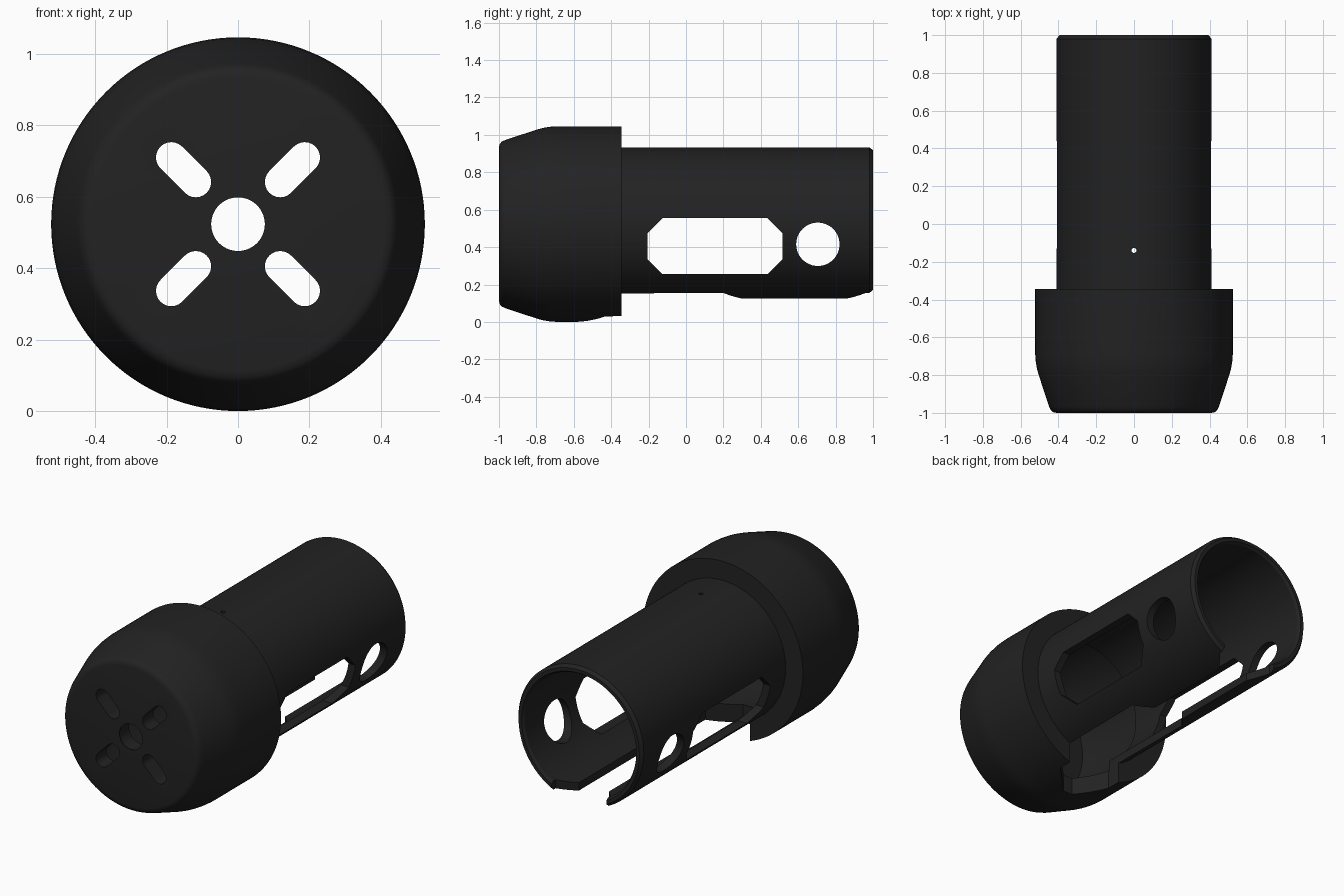
import bpy, bmesh, math
from mathutils import Matrix, Vector

if "Cube" in bpy.data.objects:
    bpy.data.objects.remove(bpy.data.objects["Cube"])

AXIS_Z = 0.523  # height of the tube's centre line

black = bpy.data.materials.new("matte black")
black.diffuse_color = (0.016, 0.016, 0.016, 1)
black.use_nodes = True
black.node_tree.nodes["Principled BSDF"].inputs["Base Color"].default_value = black.diffuse_color


def make_object(name, bm):
    bmesh.ops.recalc_face_normals(bm, faces=bm.faces)
    mesh = bpy.data.meshes.new(name)
    bm.to_mesh(mesh)
    bm.free()
    obj = bpy.data.objects.new(name, mesh)
    obj.data.materials.append(black)
    bpy.context.collection.objects.link(obj)
    return obj


def lathe(name, profile, steps=128):
    """Spin a closed (radius, y) profile around the tube axis."""
    bm = bmesh.new()
    rings = []
    for i in range(steps):
        a = 2 * math.pi * i / steps
        rings.append([bm.verts.new((r * math.cos(a), y, AXIS_Z + r * math.sin(a)))
                      for r, y in profile])
    n = len(profile)
    for i in range(steps):
        a, b = rings[i], rings[(i + 1) % steps]
        for j in range(n):
            k = (j + 1) % n
            bm.faces.new((a[j], a[k], b[k], b[j]))
    return make_object(name, bm)


def prism(points, depth, matrix):
    """Extrude a 2D outline by depth along local z, then place it."""
    bm = bmesh.new()
    face = bm.faces.new([bm.verts.new((x, y, 0)) for x, y in points])
    new = bmesh.ops.extrude_face_region(bm, geom=[face])["geom"]
    bmesh.ops.translate(bm, vec=(0, 0, depth),
                        verts=[v for v in new if isinstance(v, bmesh.types.BMVert)])
    bmesh.ops.transform(bm, matrix=matrix, verts=bm.verts)
    return make_object("cutter", bm)


def circle(cx, cy, r, n=48):
    return [(cx + r * math.cos(2 * math.pi * i / n),
             cy + r * math.sin(2 * math.pi * i / n)) for i in range(n)]


def cut(target, cutter):
    mod = target.modifiers.new("cut", 'BOOLEAN')
    mod.operation = 'DIFFERENCE'
    mod.solver = 'EXACT'
    mod.object = cutter
    bpy.context.view_layer.objects.active = target
    bpy.ops.object.modifier_apply(modifier=mod.name)
    bpy.data.objects.remove(cutter, do_unlink=True)


# Hollow housing: rounded cap at the front, open tube at the back
housing = lathe("housing", [
    (0.075, -1.0), (0.41, -1.0), (0.428, -0.996), (0.441, -0.985), (0.45, -0.965),
    (0.506, -0.795), (0.514, -0.765), (0.520, -0.73), (0.523, -0.69),
    (0.523, -0.345), (0.41, -0.345), (0.41, 0.98), (0.395, 1.0),
    (0.375, 1.0), (0.365, 0.985), (0.365, -0.42), (0.42, -0.42), (0.42, -0.75),
    (0.38, -0.9), (0.083, -0.9), (0.083, -0.99)])

# Orientations mapping an outline onto the front (x, z) and the side (y, z)
front = Matrix(((1, 0, 0, 0), (0, 0, 1, -1.1), (0, 1, 0, AXIS_Z), (0, 0, 0, 1)))
side = Matrix(((0, 0, 1, -0.7), (1, 0, 0, 0), (0, 1, 0, 0), (0, 0, 0, 1)))

# Four diagonal rounded slots in the front face
R = 0.043
slot = [(0.264 + R * math.cos(a), R * math.sin(a))
        for a in [math.pi * (i / 12 - 0.5) for i in range(13)]]
slot += [(0.167 + R * math.cos(a), R * math.sin(a))
         for a in [math.pi * (i / 12 + 0.5) for i in range(13)]]
for k in range(4):
    turn = Matrix.Rotation(math.radians(45 + 90 * k), 4, 'Z')
    cut(housing, prism(slot, 0.3, front @ turn))

# Chamfered side windows and round side holes, through both walls
c = 0.08
y0, y1, z0, z1 = -0.205, 0.515, 0.255, 0.555
window = [(y0 + c, z0), (y1 - c, z0), (y1, z0 + c), (y1, z1 - c),
          (y1 - c, z1), (y0 + c, z1), (y0, z1 - c), (y0, z0 + c)]
cut(housing, prism(window, 1.4, side))
cut(housing, prism(circle(0.705, 0.415, 0.116), 1.4, side))

# Long stepped slot along the underside, open at the back
half = [(0.03, -0.575), (0.175, -0.43), (0.18, 0.2), (0.098, 0.3),
        (0.098, 0.86), (0.18, 0.96), (0.18, 1.1)]
outline = half + [(-x, y) for x, y in reversed(half)]
cut(housing, prism(outline, 0.5, Matrix.Translation((0, 0, -0.1))))

# Pin hole on top
cut(housing, prism(circle(0, -0.14, 0.013, 16), 0.4, Matrix.Translation((0, 0, 0.7))))

# Smooth curved walls, sharp edges
bpy.ops.object.select_all(action='DESELECT')
housing.select_set(True)
bpy.context.view_layer.objects.active = housing
bpy.ops.object.shade_smooth_by_angle(angle=math.radians(30))
